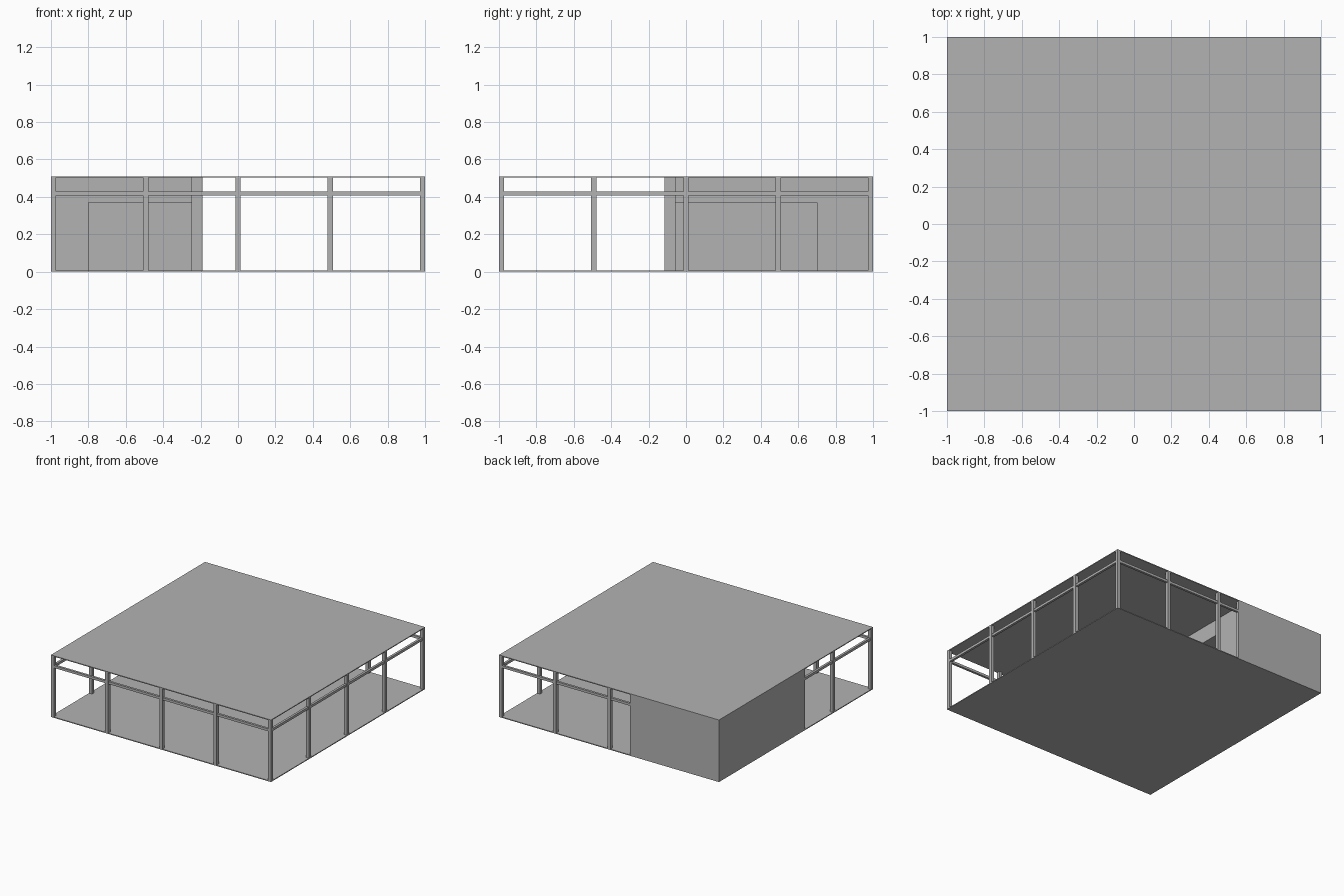
import bpy

cube = bpy.data.objects.get("Cube")
if cube:
    bpy.data.objects.remove(cube, do_unlink=True)

# One plain grey for everything
grey = bpy.data.materials.new("plain_grey")
grey.use_nodes = True
colour = (0.45, 0.45, 0.45, 1)
grey.diffuse_color = colour
grey.node_tree.nodes["Principled BSDF"].inputs["Base Color"].default_value = colour


def box(name, x, y, z):
    """Box from its (low, high) extent on each axis."""
    spans = (x, y, z)
    bpy.ops.mesh.primitive_cube_add(size=1)
    ob = bpy.context.object
    ob.name = name
    centre = [(a + b) / 2 for a, b in spans]
    size = [b - a for a, b in spans]
    for v in ob.data.vertices:
        v.co = [c + p * s for c, p, s in zip(centre, v.co, size)]
    ob.data.materials.append(grey)
    return ob


HEIGHT, SLAB, POST = 0.51, 0.007, 0.027
FULL = (-1, 1)
CLEAR = (SLAB, HEIGHT - SLAB)
WALL_X, WALL_Y = -0.19, -0.115      # free ends of the outer walls
CORE_X, CORE_Y = -0.245, -0.058     # faces of the inner core
INNER = 1 - POST                    # inner face of the outer walls
LINTEL = 0.37

# Slabs
box("floor_slab", FULL, FULL, (0, SLAB))
box("roof_slab", FULL, FULL, (HEIGHT - SLAB, HEIGHT))

# Outer walls meeting at the solid back corner
box("back_wall", (-1, WALL_X), (INNER, 1), CLEAR)
box("side_wall", (-1, -INNER), (WALL_Y, INNER), CLEAR)

# Core with a recess cut under its free corner
box("core_upper", (-INNER, CORE_X), (CORE_Y, INNER), (LINTEL, CLEAR[1]))
box("core_lower_side", (-INNER, -0.8), (CORE_Y, INNER), (SLAB, LINTEL))
box("core_lower_back", (-0.8, CORE_X), (0.7, INNER), (SLAB, LINTEL))

# Posts around the perimeter, leaving out the walled corner
EDGE = 1 - POST / 2
stations = [EDGE * i / 2 for i in range(-2, 3)]
for px in stations:
    for py in stations:
        on_edge = EDGE in (abs(px), abs(py))
        walled = px < WALL_X and py > WALL_Y
        if on_edge and not walled:
            box("post", (px - POST / 2, px + POST / 2),
                (py - POST / 2, py + POST / 2), CLEAR)

# Transom rails, set just inside the post faces
RAIL = (0.408, 0.428)
OUT, IN = 0.996, 0.977
box("front_rail", (-IN, IN), (-OUT, -IN), RAIL)
box("left_rail", (IN, OUT), (-IN, IN), RAIL)
box("back_rail", (WALL_X, IN), (IN, OUT), RAIL)
box("right_rail", (-OUT, -IN), (-IN, WALL_Y), RAIL)
